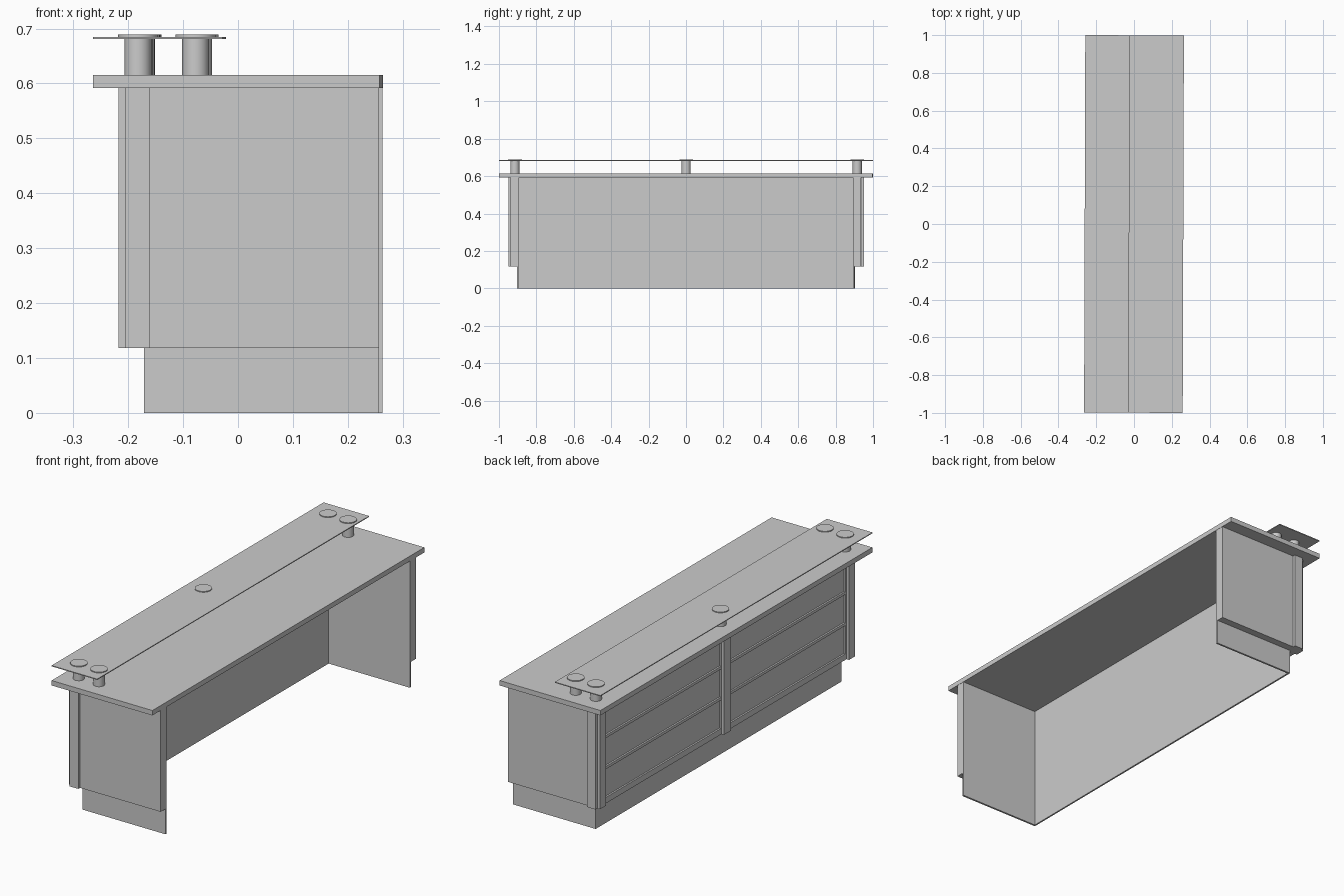
import bpy
from math import radians
from mathutils import Matrix

if "Cube" in bpy.data.objects:
    bpy.data.objects.remove(bpy.data.objects["Cube"])

TILT = Matrix.Rotation(-0.0032, 4, 'Z')   # whole desk sits slightly turned


def box(name, x, y, z):
    bpy.ops.mesh.primitive_cube_add(size=1)
    o = bpy.context.object
    o.name = name
    size = Matrix.Diagonal((x[1] - x[0], y[1] - y[0], z[1] - z[0], 1))
    mid = Matrix.Translation((sum(x) / 2, sum(y) / 2, sum(z) / 2))
    o.data.transform(TILT @ mid @ size)
    return o


def cyl(name, x, y, r, z0, z1):
    bpy.ops.mesh.primitive_cylinder_add(vertices=32, radius=r, depth=z1 - z0)
    o = bpy.context.object
    o.name = name
    o.data.transform(TILT @ Matrix.Translation((x, y, (z0 + z1) / 2)))
    bpy.ops.object.shade_smooth_by_angle(angle=radians(40))


def ends(name, x, y, z):
    for side, s in (("left", -1), ("right", 1)):
        box(f"{name}_{side}", x, sorted((s * y[0], s * y[1])), z)


BODY = (0.118, 0.592)
XR = 0.26                      # open working side

# Worktop and raised thin shelf
box("worktop", (-0.261, 0.261), (-0.999, 0.999), (0.592, 0.615))
box("upper_shelf", (-0.261, -0.025), (-0.999, 0.999), (0.681, 0.685))

# Thin inner U-shaped shell reaching the floor as a plinth
box("inner_back_sheet", (-0.168, -0.16), (-0.902, 0.902), (0, 0.592))
ends("inner_end_sheet", (-0.16, XR), (0.893, 0.902), (0, 0.592))

# Thick end panels and front panel
ends("end_panel", (-0.168, XR), (0.902, 0.937), BODY)
box("front_panel", (-0.194, -0.168), (-0.937, 0.937), BODY)

# Front frame: stiles and rails leaving recessed drawer fields
FRAME = (-0.202, -0.194)
ends("frame_stile", FRAME, (0.885, 0.937), BODY)
box("frame_middle_stile", FRAME, (-0.03, 0.03), BODY)
rails = [(0.118, 0.146), (0.278, 0.291), (0.423, 0.436), (0.568, 0.592)]
for i, z in enumerate(rails):
    ends(f"frame_rail_{i}", FRAME, (0.03, 0.885), z)

# Pilasters on front corners, centre and end faces
ends("front_pilaster", (-0.215, -0.202), (0.893, 0.937), BODY)
box("middle_pilaster", (-0.215, -0.202), (-0.025, 0.025), BODY)
ends("end_pilaster", (-0.202, -0.157), (0.937, 0.95), BODY)

# Shelf supports with cap discs
spots = [(x, y) for x in (-0.179, -0.0745) for y in (-0.915, 0.915)]
for i, (x, y) in enumerate(spots + [(-0.179, 0)]):
    cyl(f"shelf_post_{i}", x, y, 0.0245, 0.615, 0.681)
    cyl(f"shelf_cap_{i}", x, y, 0.0365, 0.685, 0.689)
